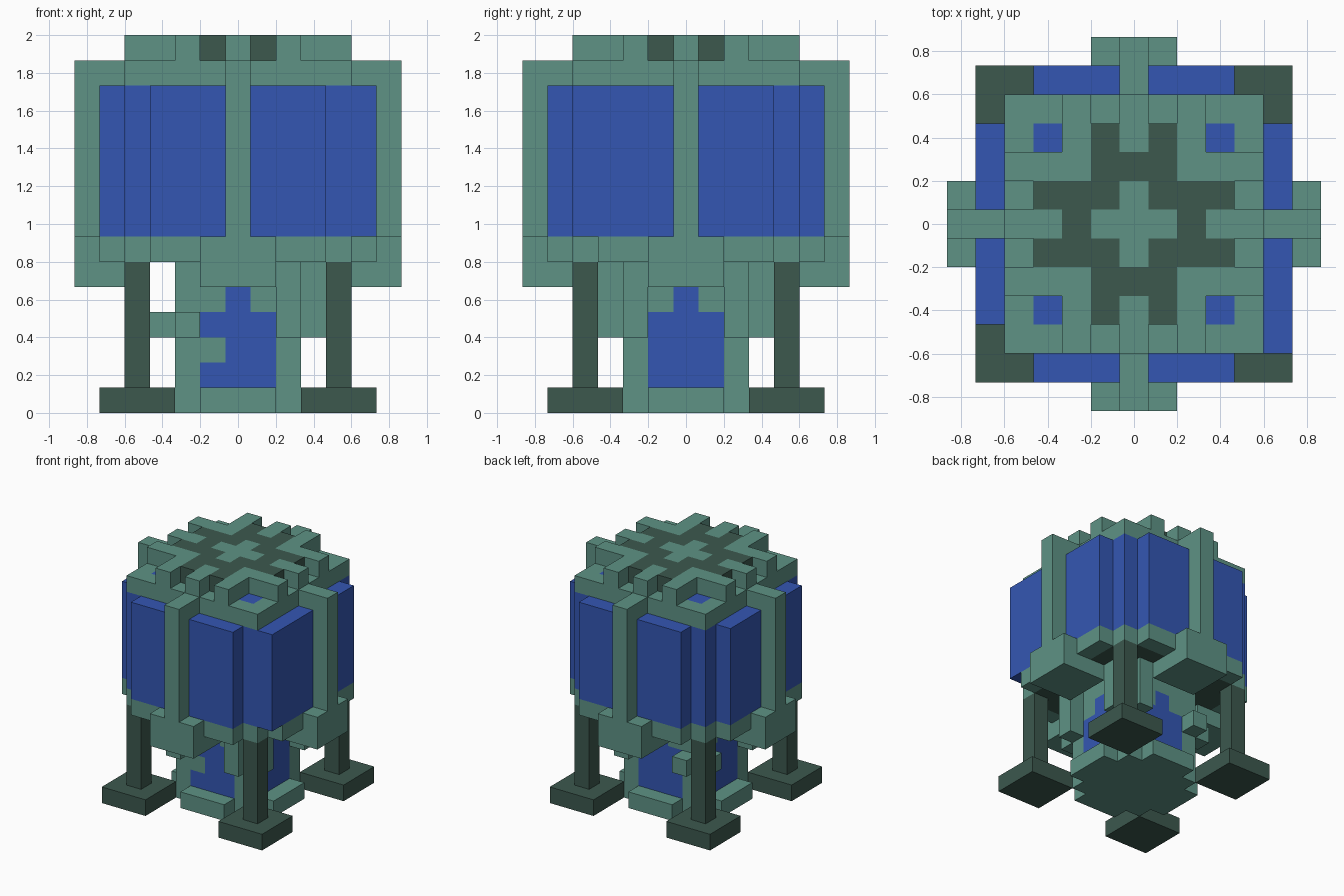
import bpy, bmesh, math
from mathutils import Vector

if "Cube" in bpy.data.objects:
    bpy.data.objects.remove(bpy.data.objects["Cube"])

U = 2 / 15                      # edge of one building block
TEAL, DARK, BLUE = "sage_green", "dark_green", "royal_blue"
COLOURS = {TEAL: (0.112, 0.290, 0.235, 1), DARK: (0.045, 0.098, 0.076, 1),
           BLUE: (0.034, 0.094, 0.450, 1)}
MATS = {}
for name, rgba in COLOURS.items():
    MATS[name] = bpy.data.materials.new(name)
    MATS[name].diffuse_color = rgba

cells = {}                      # (x, y, z) -> (part, colour)


def fill(part, colour, xs, ys, zs, rule=lambda x, y: True):
    """Fill an inclusive range of blocks; later fills replace earlier ones."""
    for x in range(xs[0], xs[1] + 1):
        for y in range(ys[0], ys[1] + 1):
            if rule(x, y):
                for z in range(zs[0], zs[1] + 1):
                    cells[x, y, z] = (part, colour)


def fill4(part, colour, xs, ys, zs):
    """Fill a range and its three quarter turns about the centre."""
    for x in range(xs[0], xs[1] + 1):
        for y in range(ys[0], ys[1] + 1):
            for a, b in ((x, y), (-y, x), (-x, -y), (y, -x)):
                fill(part, colour, (a, a), (b, b), zs)


def octagon(x, y):
    return abs(x) + abs(y) <= 8


# Feet and legs
fill4("feet", DARK, (3, 5), (3, 5), (0, 0))
fill4("legs", DARK, (4, 4), (4, 4), (1, 5))

# Stepped base plate
fill("base_plate", TEAL, (-3, 3), (-3, 3), (0, 0), lambda x, y: abs(x) + abs(y) <= 4)

# Central cabin with blue panels on each side
fill("cabin", TEAL, (-2, 2), (-2, 2), (1, 5))
fill4("cabin", BLUE, (-1, 1), (2, 2), (1, 3))
fill4("cabin", BLUE, (0, 0), (2, 2), (4, 4))
fill("cabin", TEAL, (-1, -1), (-2, -2), (2, 2))

# Corner braces stepping out towards the legs
for sx in (-1, 1):
    for sy in (-1, 1):
        x, y = 2 * sx, 2 * sy
        fill("braces", TEAL, (x + sx,) * 2, (y,) * 2, (3, 5 if sx > 0 else 3))
        top = 5 if sx > 0 else 3
        fill("braces", TEAL, (x,) * 2, (y + sy,) * 2, (3, top))

# Platform under the tank: dark core, light rim
fill("platform", TEAL, (-5, 5), (-5, 5), (6, 6), octagon)
fill("platform", DARK, (-4, 4), (-4, 4), (6, 6), lambda x, y: abs(x) + abs(y) < 8)

# Tank body, with one thickened corner
fill("tank", BLUE, (-5, 5), (-5, 5), (7, 12), octagon)
fill("tank", BLUE, (5, 5), (-4, -4), (7, 12))

# Brackets and upright ribs on the four sides
fill4("brackets", TEAL, (-1, 1), (4, 6), (5, 5))
fill4("brackets", TEAL, (-1, 1), (6, 6), (6, 6))
fill4("ribs", TEAL, (0, 0), (5, 6), (7, 13))

# Roof with a blue inset in each corner
fill("roof", TEAL, (-4, 4), (-4, 4), (13, 13))
fill4("roof", BLUE, (3, 3), (3, 3), (13, 13))

# Raised roof pattern
fill("roof_hub", DARK, (-1, 1), (-3, 3), (14, 14))
fill("roof_hub", DARK, (-3, 3), (-1, 1), (14, 14))
fill("roof_hub", TEAL, (-1, 1), (-1, 1), (14, 14), lambda x, y: x * y == 0)
fill4("roof_trim", TEAL, (0, 0), (3, 4), (14, 14))
fill4("roof_trim", TEAL, (2, 2), (2, 4), (14, 14))
fill4("roof_trim", TEAL, (3, 4), (2, 2), (14, 14))

# Turn the blocks into one clean outer shell per part
NORMALS = [Vector(n) for n in ((1, 0, 0), (-1, 0, 0), (0, 1, 0),
                               (0, -1, 0), (0, 0, 1), (0, 0, -1))]
slots = list(COLOURS)
for part in sorted({p for p, c in cells.values()}):
    bm = bmesh.new()
    for cell, (owner, colour) in cells.items():
        if owner != part:
            continue
        centre = Vector(cell) + Vector((0, 0, 0.5))
        for n in NORMALS:
            if tuple(int(c + d) for c, d in zip(cell, n)) in cells:
                continue
            a = Vector((n.y, n.z, n.x)) / 2
            b = n.cross(a)
            mid = centre + n / 2
            face = bm.faces.new([bm.verts.new((mid + p) * U)
                                 for p in (-a - b, a - b, a + b, -a + b)])
            face.material_index = slots.index(colour)
    bmesh.ops.remove_doubles(bm, verts=bm.verts, dist=0.001)
    bmesh.ops.dissolve_limit(bm, angle_limit=math.radians(1), verts=bm.verts,
                             edges=bm.edges, delimit={'MATERIAL'})
    mesh = bpy.data.meshes.new(part)
    bm.to_mesh(mesh)
    bm.free()
    for name in slots:
        mesh.materials.append(MATS[name])
    bpy.context.collection.objects.link(bpy.data.objects.new(part, mesh))

for m in bpy.data.materials:
    if m.users and not m.is_grease_pencil:
        m.use_nodes = True
        m.node_tree.nodes["Principled BSDF"].inputs["Base Color"].default_value = m.diffuse_color
